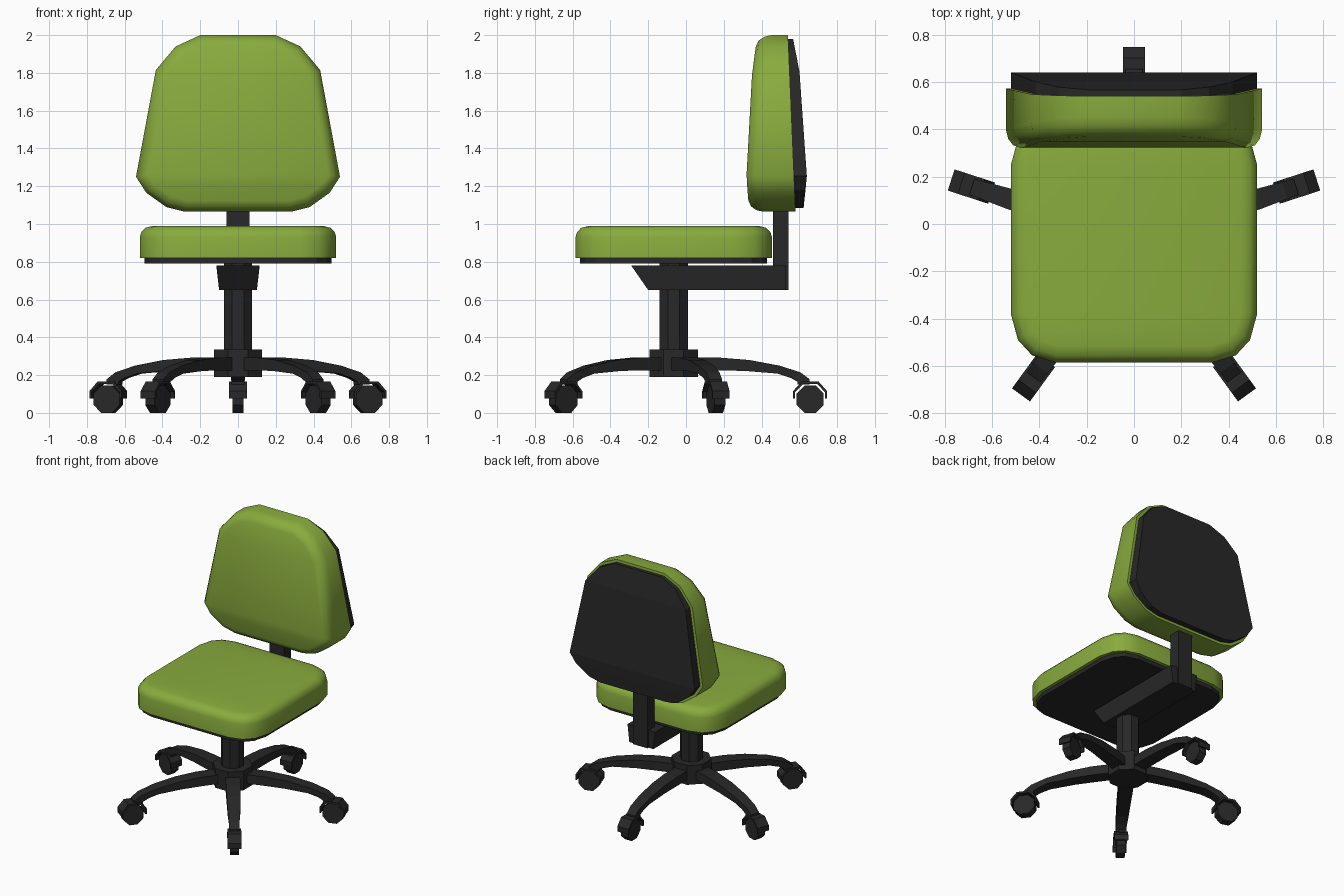
import bpy, bmesh, math
from mathutils import Matrix, Vector

if "Cube" in bpy.data.objects:
    bpy.data.objects.remove(bpy.data.objects["Cube"])


def material(name, col):
    m = bpy.data.materials.new(name)
    m.diffuse_color = (*col, 1)
    m.use_nodes = True
    m.node_tree.nodes["Principled BSDF"].inputs["Base Color"].default_value = m.diffuse_color
    return m


GREEN = material("green fabric", (0.25, 0.41, 0.047))
DARK = material("dark plastic", (0.021, 0.021, 0.021))


def loft(name, rings, mat, M=Matrix(), smooth=None):
    """Skin equal-length rings of 3D points; caps are strips of quads."""
    bm = bmesh.new()
    vs = [[bm.verts.new(M @ Vector(p)) for p in r] for r in rings]
    n = len(rings[0])
    for a, b in zip(vs, vs[1:]):
        for i in range(n):
            j = (i + 1) % n
            bm.faces.new((a[i], a[j], b[j], b[i]))
    for r in (vs[0], vs[-1]):
        for i in range(n // 2 - 1):
            bm.faces.new((r[i], r[i + 1], r[n - 2 - i], r[n - 1 - i]))
    bmesh.ops.recalc_face_normals(bm, faces=bm.faces)
    me = bpy.data.meshes.new(name)
    bm.to_mesh(me)
    bm.free()
    me.materials.append(mat)
    if smooth:
        me.shade_smooth()
        me.set_sharp_from_angle(angle=math.radians(smooth))
    ob = bpy.data.objects.new(name, me)
    bpy.context.collection.objects.link(ob)
    return ob


def mirrored(half):
    return half + [(-x, y) for x, y in reversed(half)]


def inset(ring, d):
    """Inset a convex clockwise outline by d."""
    out = []
    for i, p in enumerate(ring):
        p = Vector(p)
        e1 = (p - Vector(ring[i - 1])).normalized()
        e2 = (Vector(ring[(i + 1) % len(ring)]) - p).normalized()
        n1, n2 = Vector((e1.y, -e1.x)), Vector((e2.y, -e2.x))
        out.append(tuple(p + (n1 + n2) * d / (1 + n1.dot(n2))))
    return out


def interp(table, z):
    """Piecewise-linear lookup in (z, y) pairs sorted by z."""
    for (z0, y0), (z1, y1) in zip(table, table[1:]):
        if z <= z1 or (z1, y1) == table[-1]:
            return y0 + (y1 - y0) * (z - z0) / (z1 - z0)


def prism(name, r, n, z0, z1, cy, mat):
    pts = [(r * math.cos(a), cy + r * math.sin(a))
           for a in [2 * math.pi * (i + 0.5) / n for i in range(n)]]
    return loft(name, [[(x, y, z) for x, y in pts] for z in (z0, z1)], mat)


# seat cushion and the board under it
seat = mirrored([(.33, .455), (.43, .425), (.49, .36), (.52, .25),
                 (.52, -.38), (.49, -.49), (.43, -.555), (.33, -.585)])
loft("seat_cushion", [[(x, y, z) for x, y in inset(seat, d)] for d, z in
     ((0, .82), (0, .93), (.008, .957), (.03, .98), (.07, .99))],
     GREEN, smooth=50)
loft("seat_board", [[(x, y, z) for x, y in inset(seat, .025)]
     for z in (.79, .825)], DARK)

# backrest cushion and its rear shell
back = mirrored([(.2, 2.0), (.33, 1.94), (.435, 1.815), (.54, 1.25),
                 (.485, 1.165), (.38, 1.09), (.28, 1.065)])
front_y = [(1.06, .335), (1.25, .32), (1.8, .35), (2.0, .378)]
mid_y = [(1.06, .58), (2.0, .54)]
rear_y = [(1.08, .622), (1.25, .64), (1.8, .602), (1.98, .567)]
rings = [[(x, interp(mid_y, z), z) for x, z in back]]
for d, dy in ((0, .075), (.008, .04), (.028, .012), (.06, 0)):
    rings.append([(x, interp(front_y, z) + dy, z) for x, z in inset(back, d)])
loft("back_cushion", rings, GREEN, smooth=50)
shell = inset(back, .02)
loft("back_shell", [[(x, interp(mid_y, z) - .005, z) for x, z in shell],
                    [(x, interp(rear_y, z), z) for x, z in shell]], DARK)

# upright post and the tapered arm under the seat
loft("back_post", [[(.06, .46, z), (.06, .543, z), (-.06, .543, z),
                    (-.06, .46, z)] for z in (.65, 1.3)], DARK)
loft("support_arm", [[(.115, t, .78), (.1, b, .65), (-.1, b, .65),
                      (-.115, t, .78)]
                     for t, b in ((-.29, -.2), (.53, .53))], DARK)

# gas column and hub of the base
CY = -.065
prism("column", .081, 8, .25, .80, CY, DARK)
prism("hub", .138, 8, .19, .335, CY, DARK)

# five legs with hooded castors: (top r, top z, bottom r, bottom z, half width)
LEG = [(.05, .292, .05, .225, .05), (.25, .292, .25, .225, .05),
       (.4, .28, .38, .222, .047), (.56, .25, .55, .208, .043),
       (.67, .215, .62, .185, .037), (.72, .178, .655, .165, .035),
       (.72, .15, .655, .15, .035)]
HOOD = [(-.09, .075, -.079, .075), (-.09, .115, -.079, .11),
        (-.045, .166, -.038, .152), (.045, .166, .038, .152),
        (.09, .115, .079, .11), (.09, .075, .079, .075)]
R = .722
for k in range(5):
    M = (Matrix.Translation((0, CY, 0))
         @ Matrix.Rotation(math.radians(90 + 72 * k), 4, 'Z'))
    loft(f"leg_{k + 1}", [[(a, w, b), (c, w, d), (c, -w, d), (a, -w, b)]
                          for a, b, c, d, w in LEG], DARK, M)
    loft(f"castor_hood_{k + 1}",
         [[(R + a, .047, b), (R + c, .047, d), (R + c, -.047, d),
           (R + a, -.047, b)] for a, b, c, d in HOOD], DARK, M)
    angs = [math.pi / 4 * (i + .5) for i in range(8)]
    loft(f"castor_wheel_{k + 1}",
         [[(R + .078 * math.cos(a), s, .072 + .078 * math.sin(a))
           for a in angs] for s in (-.03, .03)], DARK, M)
